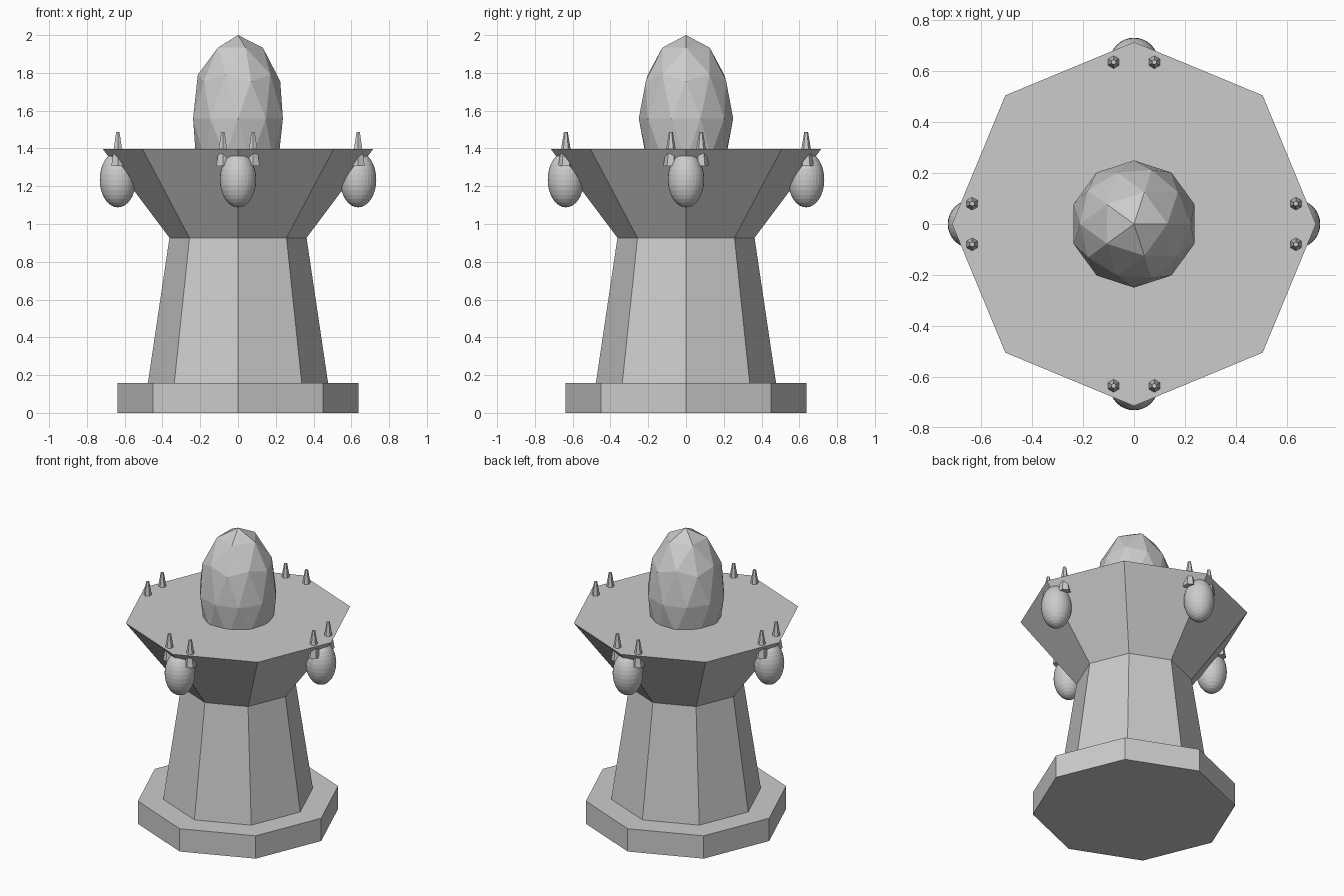
import bpy
from math import cos, sin, radians

cube = bpy.data.objects.get("Cube")
if cube:
    bpy.data.objects.remove(cube, do_unlink=True)

stone = bpy.data.materials.new("grey_stone")
stone.use_nodes = True
grey = (0.6, 0.6, 0.6, 1)
stone.diffuse_color = grey
stone.node_tree.nodes["Principled BSDF"].inputs["Base Color"].default_value = grey


def finish(name):
    obj = bpy.context.object
    obj.name = name
    obj.data.materials.append(stone)
    return obj


def frustum(name, sides, r_low, r_high, z_low, z_high, x=0, y=0):
    bpy.ops.mesh.primitive_cone_add(
        vertices=sides, radius1=r_low, radius2=r_high, depth=z_high - z_low,
        location=(x, y, (z_low + z_high) / 2))
    return finish(name)


# Octagonal tower: plinth, tapered shaft, flared platform
frustum("plinth", 8, 0.638, 0.638, 0, 0.158)
frustum("shaft", 8, 0.477, 0.363, 0.158, 0.927)
frustum("platform", 8, 0.363, 0.715, 0.927, 1.396)

# Faceted egg-shaped dome on the platform
bpy.ops.mesh.primitive_ico_sphere_add(subdivisions=2, radius=1, location=(0, 0, 1.558))
finish("dome").scale = (0.25, 0.25, 0.442)

# A hanging pod and a pair of spikes at each of the four axis corners
REACH = 0.636
for side, angle in (("left", 0), ("back", 90), ("right", 180), ("front", 270)):
    c, s = cos(radians(angle)), sin(radians(angle))
    bpy.ops.mesh.primitive_uv_sphere_add(
        segments=32, ring_count=16, radius=1, location=(REACH * c, REACH * s, 1.235))
    finish(side + "_pod").scale = (0.096, 0.096, 0.147)
    for number, offset in enumerate((-0.08, 0.08), 1):
        frustum(f"{side}_spike_{number}", 6, 0.04, 0.01, 1.308, 1.488,
                REACH * c - offset * s, REACH * s + offset * c)
